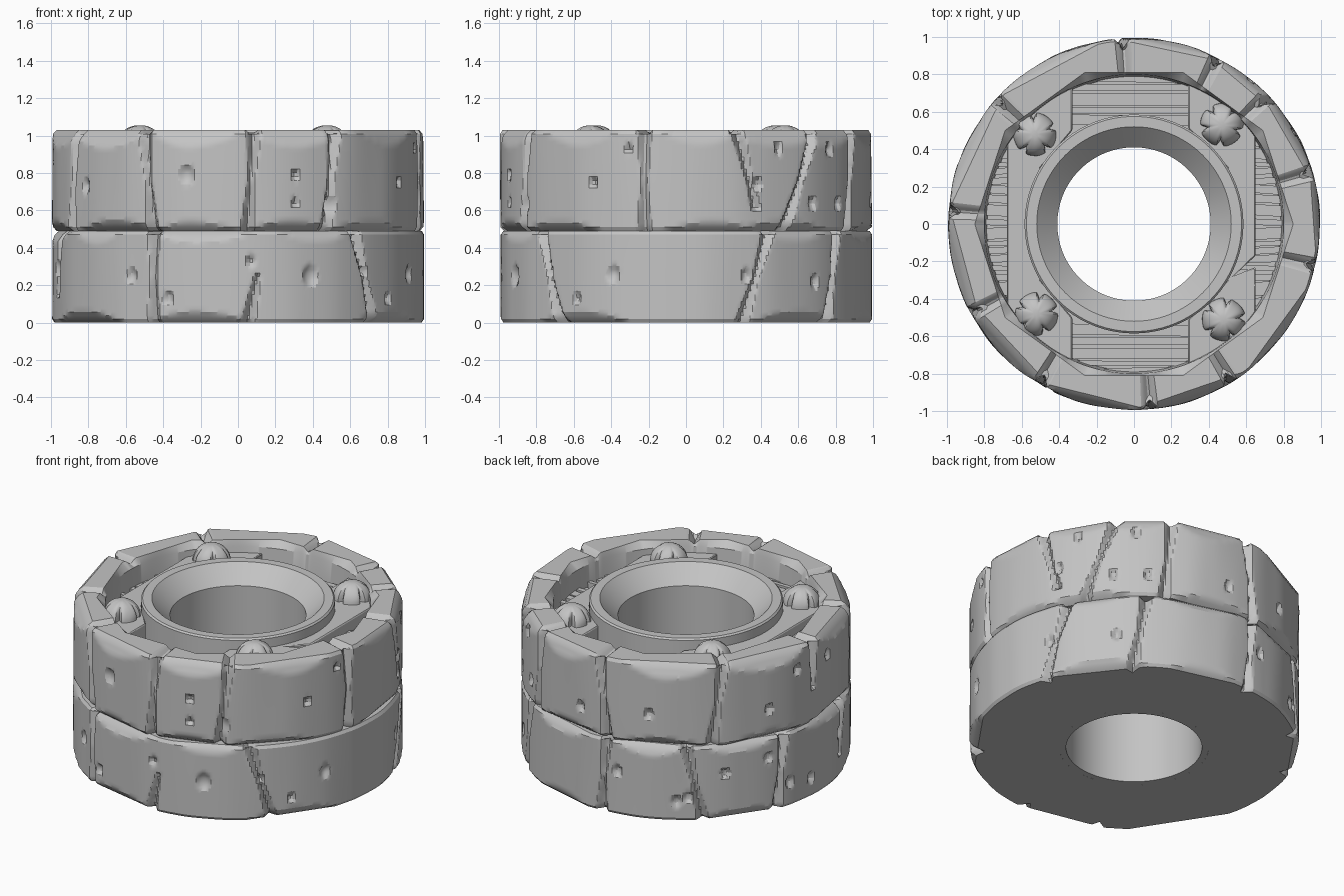
import bpy, bmesh, math, random
from math import sin, cos, radians, degrees, pi
from mathutils import Vector, noise

random.seed(4)
if "Cube" in bpy.data.objects:
    bpy.data.objects.remove(bpy.data.objects["Cube"])

stone = bpy.data.materials.new("plain grey")
stone.use_nodes = True
GREY = (0.55, 0.55, 0.55, 1)
stone.diffuse_color = GREY
stone.node_tree.nodes["Principled BSDF"].inputs["Base Color"].default_value = GREY


def finish(name, bm, angle=30):
    bmesh.ops.recalc_face_normals(bm, faces=bm.faces)
    mesh = bpy.data.meshes.new(name)
    bm.to_mesh(mesh)
    bm.free()
    mesh.materials.append(stone)
    obj = bpy.data.objects.new(name, mesh)
    bpy.context.collection.objects.link(obj)
    bpy.ops.object.select_all(action='DESELECT')
    obj.select_set(True)
    bpy.context.view_layer.objects.active = obj
    bpy.ops.object.shade_smooth_by_angle(angle=radians(angle))
    return obj


def lathe(name, steps, rings, closed=True, angle=30):
    """Each ring is a function of the angle giving (radius, height)."""
    bm = bmesh.new()
    loops = []
    for ring in rings:
        loop = []
        for i in range(steps):
            a = 2 * pi * i / steps
            r, z = ring(a)
            loop.append(bm.verts.new((r * cos(a), r * sin(a), z)))
        loops.append(loop)
    pairs = list(zip(loops, loops[1:]))
    if closed:
        pairs.append((loops[-1], loops[0]))
    else:
        bm.faces.new(loops[-1])
    for low, high in pairs:
        for i in range(steps):
            j = (i + 1) % steps
            bm.faces.new((low[i], low[j], high[j], high[i]))
    return finish(name, bm, angle)


def extrude_outline(name, outline, z0, z1, bevel=0.0):
    bm = bmesh.new()
    face = bm.faces.new([bm.verts.new((x, y, z0)) for x, y in outline])
    up = bmesh.ops.extrude_face_region(bm, geom=[face])["geom"]
    verts = [v for v in up if isinstance(v, bmesh.types.BMVert)]
    bmesh.ops.translate(bm, verts=verts, vec=(0, 0, z1 - z0))
    obj = finish(name, bm)
    if bevel:
        mod = obj.modifiers.new("worn edge", 'BEVEL')
        mod.width, mod.segments = bevel, 1
    return obj


def turn(a, b):
    """Signed difference of two angles in degrees."""
    return (a - b + 180) % 360 - 180


def notch(deg, t, cracks):
    """Strength of the nearest crack, 0 to 1."""
    best = 0
    for centre, slant, low, high in cracks:
        if low <= t <= high:
            width = 1.1 + 1.3 * abs(2 * t - 1)
            best = max(best, 1 - abs(turn(deg, centre + slant * (t - 0.5))) / width)
    return best


def stone_ring(name, z0, z1, cracks, chips, dents, inner):
    rows = 26

    def outer(k):
        t = k / rows
        z = z0 + (z1 - z0) * t

        def ring(a):
            deg = degrees(a)
            r = 0.993 + 0.007 * noise.noise(Vector((cos(a) * 5, sin(a) * 5, z * 0.8 + z0)))
            # chipped edges are slanted flat cuts
            for centre, top, depth, height in chips:
                d = radians(turn(deg, centre))
                if abs(d) < 0.7:
                    away = z1 - z if top else z - z0
                    r = min(r, (1 - depth + away * depth / height) / cos(d))
            for centre, dz, size in dents:
                x = radians(turn(deg, centre)) / size
                y = (z - dz) / (size * 1.25)
                r -= 0.024 * max(0, 1 - x * x - y * y) ** 0.6
            if k in (0, rows):
                r -= 0.012
            n = notch(deg, t, cracks)
            r -= n * (0.025 + 0.03 * abs(2 * t - 1))
            return r, z - (0.05 * n if k == rows else 0)
        return ring

    return lathe(name, 480, [outer(k) for k in range(rows + 1)] + inner, angle=25)


def fixed(r, z):
    return lambda a: (r, z)


# upper stone ring: crack angle, slant, lowest and highest part
upper_cracks = [(-152, 2, 0, 1), (-119, -3, 0, 1), (-86, 2, 0, 1), (-60, 3, 0, 1),
                (-13, 0, 0, 1), (20, -8, .2, 1), (38, 12, 0, 1), (62, 3, 0, 1),
                (95, -3, 0, 1), (136, 4, 0, 1), (176, 0, .4, 1)]
upper_chips = [(c, False, d, 0.06) for c, d in
               [(-170, .05), (-130, .06), (-103, .04), (-72, .05), (-44, .05),
                (8, .04), (32, .05), (80, .05), (116, .05), (155, .04)]]
upper_chips += [(c, True, d, 0.1) for c, d in
                [(-165, .06), (-137, .07), (-104, .045), (-71, .05), (-36, .04),
                 (4, .03), (30, .05), (50, .045), (78, .04), (118, .05), (155, .06)]]
upper_dents = [(-106, .79, .042), (-60, .63, .036), (-145, .73, .03), (-30, .75, .025),
               (-72, .79, .025), (-18, .93, .02), (30, .93, .025), (-72, .64, .02)]


def rim_edge(a):
    facet = (degrees(a) % 36) - 18
    return 0.81 / cos(radians(facet)), 1.03 - 0.03 * notch(degrees(a), 1, upper_cracks)


upper_dents += [(random.uniform(10, 200), random.uniform(.6, .95), .028) for _ in range(9)]
stone_ring("upper_stone_ring", 0.49, 1.03, upper_cracks, upper_chips, upper_dents,
           [rim_edge, fixed(0.80, 0.99), fixed(0.785, 0.80), fixed(0.5, 0.80), fixed(0.5, 0.49)])

# lower stone ring
lower_cracks = [(-165, 4, .3, 1), (-117, 0, 0, 1), (-84, 6, 0, .5), (-47, -8, 0, 1),
                (22, 9, 0, 1), (52, 5, 0, 1), (95, 2, 0, 1), (128, -6, 0, 1), (160, 3, 0, 1)]
lower_chips = [(c, False, d, 0.07) for c, d in
               [(-147, .06), (-102, .05), (-35, .05), (38, .05), (75, .03), (145, .04)]]
lower_chips += [(c, True, d, 0.07) for c, d in
                [(-170, .05), (-140, .03), (-101, .05), (-65, .03), (36, .03),
                 (74, .04), (112, .04), (145, .04), (180, .03)]]
lower_dents = [(-67, .25, .045), (-125, .25, .032), (-112, .13, .03), (-86, .33, .025),
               (-166, .29, .035), (-36, .13, .025), (-23, .26, .036), (19, .25, .03),
               (-47, .27, .02), (44, .22, .03)]
lower_dents += [(random.uniform(60, 190), random.uniform(.1, .4), .03) for _ in range(7)]
stone_ring("lower_stone_ring", 0.0, 0.49, lower_cracks, lower_chips, lower_dents,
           [fixed(0.45, 0.49), fixed(0.45, 0.0)])

# hollow hub with a funnel mouth
lathe("hub", 96, [fixed(r, z) for r, z in
                  [(.41, 0), (.41, .91), (.52, 1.02), (.575, 1.02), (.585, 1.01),
                   (.585, .6), (.45, .6), (.45, 0)]])

# weathered wooden planks, split into strips of uneven height
y = -0.84
while y < 0.8:
    width = random.uniform(0.035, 0.085)
    reach = math.sqrt(0.9 ** 2 - max(abs(y), abs(y + width)) ** 2)
    tilt = random.uniform(-0.012, 0.012)
    top = random.uniform(0.85, 0.885)
    gap = random.choice((0.006, 0.01, 0.018))
    # leave the bore clear by making a left and a right piece near the middle
    if min(abs(y), abs(y + width)) < 0.5:
        spans = [(-reach, -0.56), (0.56, reach)]
    else:
        spans = [(-reach, reach)]
    for x0, x1 in spans:
        extrude_outline("wood_plank", [(x0, y - tilt), (x1, y + tilt),
                        (x1, y + width - gap + tilt), (x0, y + width - gap - tilt)],
                        0.78, top)
    y += width

# two side boards, the one on the model's left split at its outer edge
left_board = [(.29, -.78), (.46, -.74), (.65, -.57), (.65, -.23), (.53, -.28),
              (.65, -.17), (.65, .57), (.46, .74), (.29, .78), (.29, .51), (.5, .3),
              (.5, -.3), (.29, -.51)]
right_board = [(-.33, -.77), (-.48, -.73), (-.68, -.54), (-.68, .54), (-.48, .73),
               (-.33, .77), (-.33, .5), (-.5, .3), (-.5, -.3), (-.33, -.5)]
extrude_outline("left_board", left_board, 0.79, 0.95, 0.006)
extrude_outline("right_board", right_board, 0.79, 0.95, 0.006)


# domed bolts with nicked edges
def bolt(x, y, spin):
    nicks = [spin, spin + 75, spin + 140, spin + 215, spin + 290]

    def layer(lift):
        def ring(a):
            n = max(max(0, 1 - abs(turn(degrees(a), c)) / 11) for c in nicks)
            r = 0.115 * cos(lift) + 0.004 * noise.noise(Vector((x * 9 + cos(a) * 2, sin(a) * 2, lift)))
            return r * (1 - 0.3 * n * cos(lift) ** 2), 0.95 + 0.105 * sin(lift)
        return ring

    rings = [fixed(0.1, 0.93)] + [layer(radians(8 * k)) for k in range(11)]
    obj = lathe("bolt", 72, rings, closed=False)
    obj.location = (x, y, 0)


for x, y, spin in [(-.53, .48, 20), (.47, .53, 50), (-.52, -.48, 80), (.48, -.51, 5)]:
    bolt(x, y, spin)
